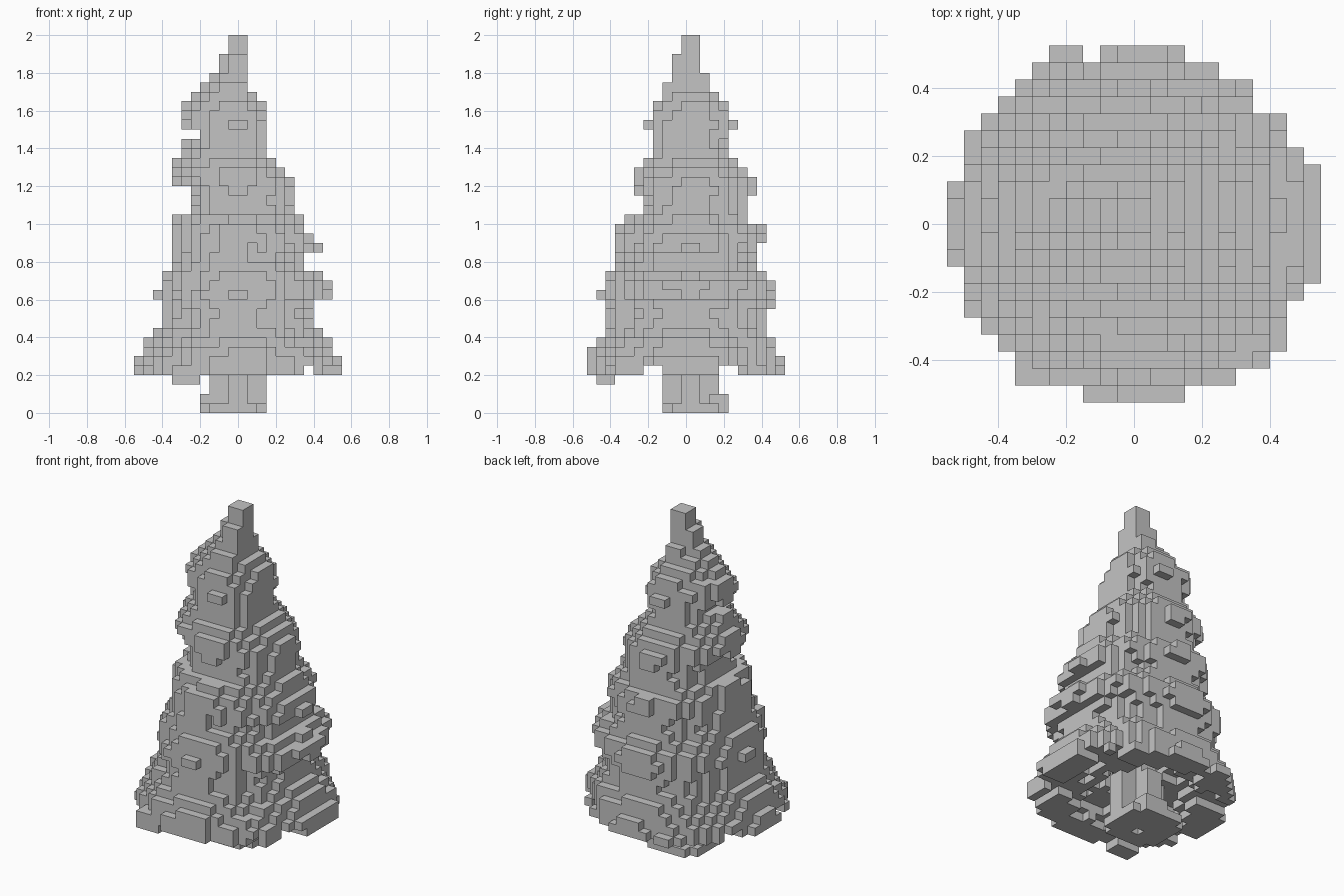
import bpy
import bmesh
from mathutils import Vector, noise

CELL = 0.05

old = bpy.data.objects.get("Cube")
if old:
    bpy.data.objects.remove(old, do_unlink=True)

grey = bpy.data.materials.new("plain grey")
grey.use_nodes = True
grey.diffuse_color = (0.55, 0.55, 0.55, 1)
grey.node_tree.nodes["Principled BSDF"].inputs["Base Color"].default_value = grey.diffuse_color

# Foliage tiers in cells: top layer, reach to -x, +x, -y, +y
TIERS = [
    (6, 11, 11, 11, 10), (7, 10, 10, 11, 9), (8, 10, 10, 10, 9),
    (9, 9, 9, 9, 8), (11, 8, 8, 9, 8), (12, 8, 8, 9, 9),
    (13, 9, 10, 10, 9), (14, 8, 10, 9, 9), (15, 8, 9, 9, 8),
    (17, 7, 7, 8, 7), (18, 7, 9, 8, 7), (19, 7, 8, 8, 8),
    (20, 7, 7, 8, 8), (21, 7, 7, 7, 6), (23, 5, 6, 5, 6),
    (24, 5, 6, 6, 7), (25, 7, 6, 6, 7), (26, 7, 5, 6, 6),
    (27, 7, 4, 5, 5), (29, 6, 3, 4, 4), (30, 4, 3, 4, 4),
    (31, 6, 3, 5, 5), (33, 6, 3, 4, 4), (34, 5, 2, 3, 3),
    (35, 4, 1, 3, 2), (36, 3, 1, 2, 2), (38, 2, 1, 2, 1), (40, 1, 1, 1, 1),
]


def box_cells(x, y, z):
    """Cells of a box given as half-open index ranges."""
    return {(i, j, k) for i in range(*x) for j in range(*y) for k in range(*z)}


def ring_cells(k, reach, soft):
    """Ragged rounded layer of soft reach, with tips out to the full reach."""
    cells = set()
    left, right, front, back = reach
    for i in range(-left, right):
        for j in range(-front, back):
            x, y = i + 0.5, j + 0.5
            u = abs(x) / soft[0 if x < 0 else 1]
            v = abs(y) / soft[2 if y < 0 else 3]
            dist = u * u + v * v
            rough = noise.noise(Vector((x * 0.45, y * 0.45, k * 0.3 + 3)))
            hollow = {4: 0.48, 5: 0.28, 6: 0.15, 7: 0.08}.get(k)
            inner = hollow + 0.4 * rough if hollow else -1
            tip = min(abs(x), abs(y)) < 1
            if inner < dist and (tip or dist < 1 + 0.14 * rough):
                cells.add((i, j, k))
    return cells


def voxel_object(name, cells):
    """Skin the outside of a set of cells and merge its flat areas."""
    bm = bmesh.new()
    verts = {}

    def vert(p):
        if p not in verts:
            co = Vector((p[0], p[1] + 0.5, p[2])) * CELL
            verts[p] = bm.verts.new(co)
        return verts[p]

    for cell in sorted(cells):
        for axis in range(3):
            for side in (0, 1):
                beside = list(cell)
                beside[axis] += 2 * side - 1
                if tuple(beside) in cells:
                    continue
                loop = []
                for a, b in ((0, 0), (1, 0), (1, 1), (0, 1)):
                    p = list(cell)
                    p[axis] += side
                    p[(axis + 1) % 3] += a
                    p[(axis + 2) % 3] += b
                    loop.append(vert(tuple(p)))
                bm.faces.new(loop if side else loop[::-1])
    bmesh.ops.dissolve_limit(bm, angle_limit=0.01, verts=bm.verts[:], edges=bm.edges[:])
    mesh = bpy.data.meshes.new(name)
    bm.to_mesh(mesh)
    bm.free()
    mesh.materials.append(grey)
    obj = bpy.data.objects.new(name, mesh)
    bpy.context.collection.objects.link(obj)
    return obj


# Foliage, stacked layer by layer, blending each layer with its neighbours
layers = []
for top, *reach in TIERS:
    layers += [reach] * (top - 4 - len(layers))
foliage = set()
for n, reach in enumerate(layers):
    near = layers[max(n - 1, 0):n + 2] + [reach]
    soft = [sum(side) / len(near) for side in zip(*near)]
    foliage |= ring_cells(n + 4, reach, soft)

# Drooping branch tip under the skirt
foliage |= box_cells((-7, -4), (-10, -8), (3, 5))

# Notches in the hem
for x, y in (((7, 8), (-9, 9)), ((-11, 11), (-5, -3)), ((-11, 11), (3, 5))):
    foliage -= box_cells(x, y, (4, 5))
voxel_object("foliage", foliage)

# Trunk: a slim stepped column on a square foot with a pit underneath
trunk = box_cells((-2, 2), (-1, 1), (0, 10)) | box_cells((-1, 1), (-2, 2), (0, 10))
trunk |= box_cells((-3, 3), (-1, 1), (0, 6)) | box_cells((-1, 1), (-3, 3), (0, 6))
trunk |= box_cells((-4, 3), (-2, 3), (0, 1)) | box_cells((-3, 2), (-3, 4), (0, 1))
trunk |= box_cells((-4, -2), (-1, 2), (1, 2)) | box_cells((-1, 2), (2, 4), (1, 2))
trunk -= box_cells((-1, 0), (-1, 0), (0, 1))
voxel_object("trunk", trunk - foliage)
